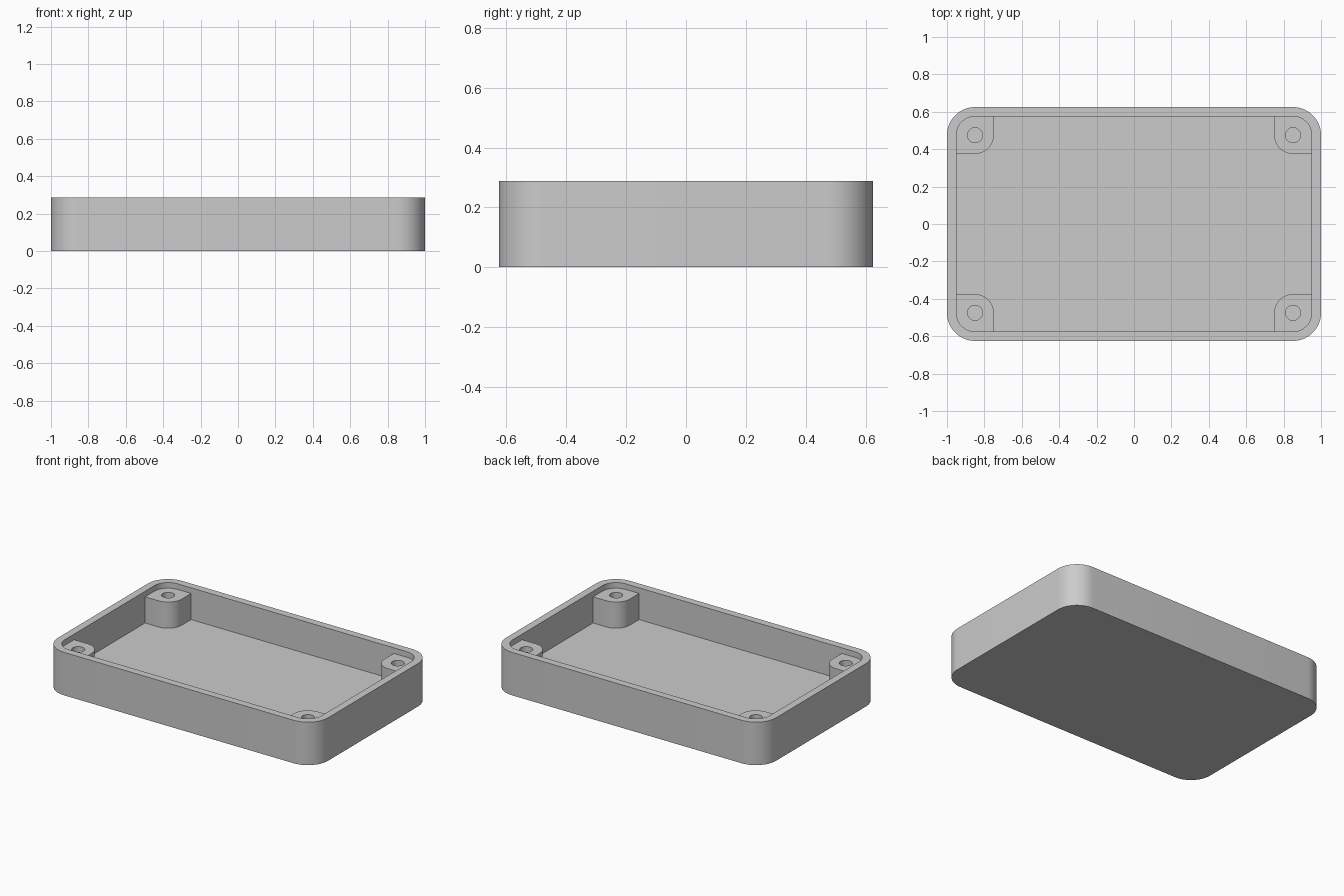
import bpy, bmesh, math
from mathutils import Vector

if "Cube" in bpy.data.objects:
    bpy.data.objects.remove(bpy.data.objects["Cube"])

LENGTH, WIDTH, HEIGHT = 2.0, 1.25, 0.2875
CORNER_R, WALL, FLOOR, POST_TOP = 0.15, 0.05, 0.075, 0.25
HOLE_R, STEPS = 0.04, 14
INNER_R = CORNER_R - WALL
CX, CY = LENGTH / 2 - CORNER_R, WIDTH / 2 - CORNER_R
# Corner centres, counter-clockwise
CENTRES = [Vector((sx * CX, sy * CY)) for sx, sy in ((1, 1), (-1, 1), (-1, -1), (1, -1))]

grey = bpy.data.materials.new("grey plastic")
grey.diffuse_color = (0.6, 0.6, 0.6, 1)
grey.use_nodes = True
grey.node_tree.nodes["Principled BSDF"].inputs["Base Color"].default_value = grey.diffuse_color


def ray(deg):
    a = math.radians(deg)
    return Vector((round(math.cos(a), 7), round(math.sin(a), 7)))


def arc(c, r, start, end, steps=STEPS):
    return [c + r * ray(start + (end - start) * i / steps) for i in range(steps + 1)]


def rounded_rect(r):
    return [p for k, c in enumerate(CENTRES) for p in arc(c, r, 90 * k, 90 * k + 90)]


def notched_rect(r):
    """Inner outline that steps around a rounded post in each corner."""
    pts = []
    for k, c in enumerate(CENTRES):
        a = 90 * k
        pts.append(c + r * (ray(a - 90) + ray(a)))
        pts += arc(c, r, a + 270, a + 180)
        pts.append(c + r * (ray(a + 180) + ray(a + 90)))
    return pts


def prism(name, outline, z0, z1):
    bm = bmesh.new()
    face = bm.faces.new([bm.verts.new((p.x, p.y, z0)) for p in outline])
    new = bmesh.ops.extrude_face_region(bm, geom=[face])["geom"]
    bmesh.ops.translate(bm, vec=(0, 0, z1 - z0),
                        verts=[v for v in new if isinstance(v, bmesh.types.BMVert)])
    bmesh.ops.recalc_face_normals(bm, faces=bm.faces)
    mesh = bpy.data.meshes.new(name)
    bm.to_mesh(mesh)
    bm.free()
    mesh.materials.append(grey)
    obj = bpy.data.objects.new(name, mesh)
    bpy.context.collection.objects.link(obj)
    return obj


# Solid rounded block
tray = prism("enclosure_tray", rounded_rect(CORNER_R), 0, HEIGHT)

# Lip recess, main cavity around the posts, and blind screw holes
cutters = [prism("lip_cutter", rounded_rect(INNER_R), POST_TOP, HEIGHT + 0.1),
           prism("cavity_cutter", notched_rect(INNER_R), FLOOR, POST_TOP + 0.01)]
for c in CENTRES:
    cutters.append(prism("screw_hole_cutter", arc(c, HOLE_R, 0, 360, 32)[:-1],
                         FLOOR, POST_TOP + 0.02))

bpy.context.view_layer.objects.active = tray
for cutter in cutters:
    cutter.hide_render = True
    mod = tray.modifiers.new("cut", "BOOLEAN")
    mod.operation, mod.solver, mod.object = "DIFFERENCE", "EXACT", cutter
    bpy.ops.object.modifier_apply(modifier=mod.name)
    bpy.data.objects.remove(cutter)

# Smooth curved corners, crisp rims
tray.select_set(True)
bpy.ops.object.shade_smooth_by_angle(angle=math.radians(30))
